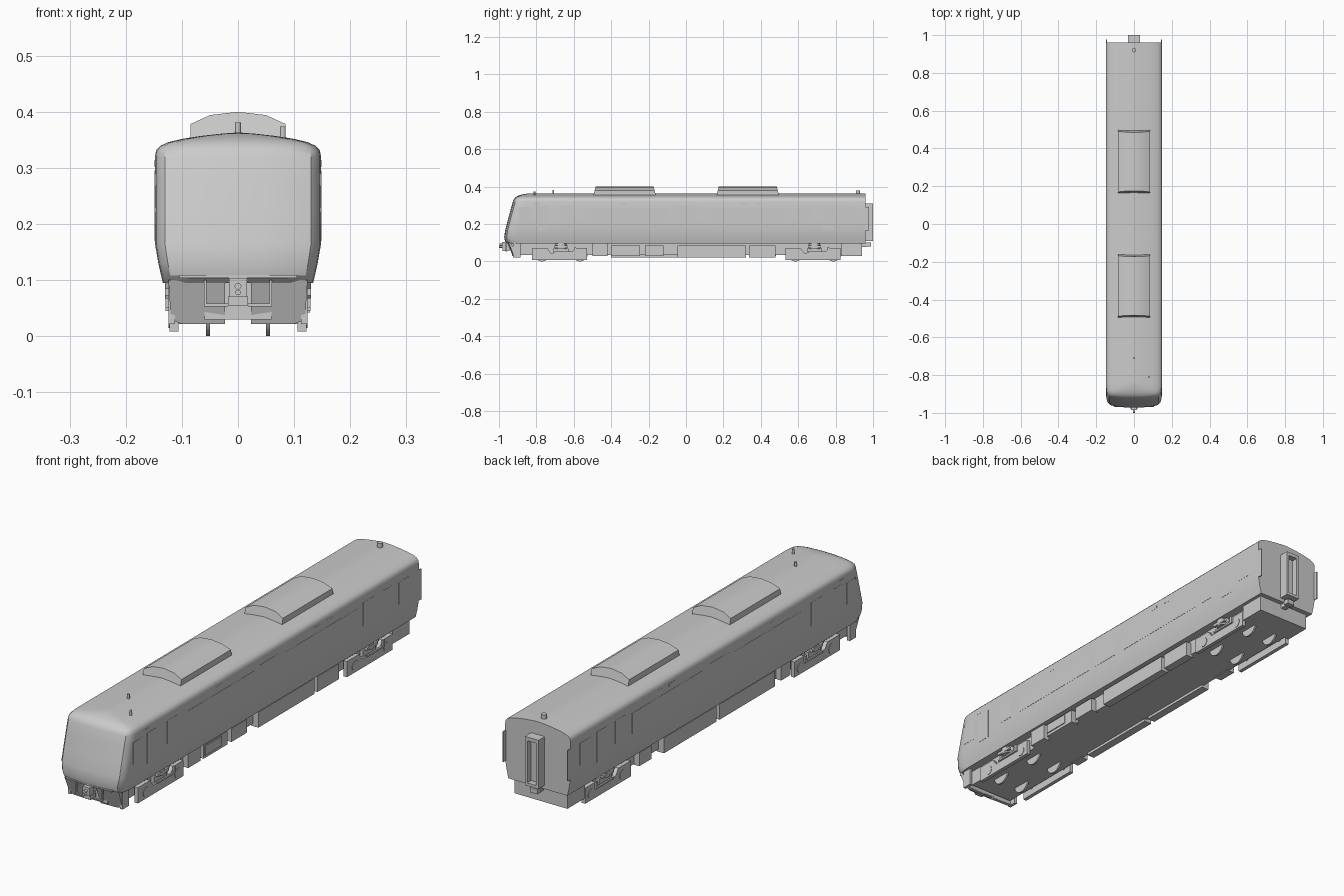
import bpy, bmesh, math
from mathutils import Matrix

if "Cube" in bpy.data.objects:
    bpy.data.objects.remove(bpy.data.objects["Cube"])


def finish(name, bm, mirror=False, smooth=False):
    bmesh.ops.recalc_face_normals(bm, faces=bm.faces)
    me = bpy.data.meshes.new(name)
    bm.to_mesh(me)
    bm.free()
    ob = bpy.data.objects.new(name, me)
    bpy.context.collection.objects.link(ob)
    if smooth:
        bpy.ops.object.select_all(action='DESELECT')
        ob.select_set(True)
        bpy.context.view_layer.objects.active = ob
        bpy.ops.object.shade_smooth_by_angle(angle=math.radians(32))
    if mirror:
        ob.modifiers.new("Mirror", 'MIRROR')
    return ob


def box(name, x0, x1, y0, y1, z0, z1, mirror=False):
    bm = bmesh.new()
    m = Matrix.Translation(((x0 + x1) / 2, (y0 + y1) / 2, (z0 + z1) / 2))
    bmesh.ops.create_cube(bm, size=1, matrix=m @ Matrix.Diagonal((x1 - x0, y1 - y0, z1 - z0, 1)))
    return finish(name, bm, mirror)


def loft(name, rings, mirror=False, smooth=False):
    bm = bmesh.new()
    vs = [[bm.verts.new(p) for p in r] for r in rings]
    n = len(vs[0])
    for a, b in zip(vs, vs[1:]):
        for i in range(n):
            j = (i + 1) % n
            bm.faces.new((a[i], a[j], b[j], b[i]))
    bm.faces.new(vs[0])
    bm.faces.new(vs[-1])
    return finish(name, bm, mirror, smooth)


def cyl(name, c, r, depth, axis='Z', mirror=False, seg=20):
    bm = bmesh.new()
    rot = {'Z': Matrix(), 'X': Matrix.Rotation(math.pi / 2, 4, 'Y'),
           'Y': Matrix.Rotation(math.pi / 2, 4, 'X')}[axis]
    bmesh.ops.create_cone(bm, cap_ends=True, segments=seg, radius1=r, radius2=r,
                          depth=depth, matrix=Matrix.Translation(c) @ rot)
    return finish(name, bm, mirror, True)


# Car body: horizontal slices (z, half width, front y) with a rounded nose plan
levels = [(.095, .134, -.955), (.108, .137, -.968), (.13, .142, -.972), (.165, .148, -.967),
          (.22, .148, -.953), (.28, .148, -.937), (.32, .148, -.926), (.331, .146, -.921),
          (.339, .139, -.915), (.346, .124, -.907), (.352, .098, -.895), (.357, .066, -.88),
          (.361, .03, -.86), (.363, .003, -.84)]
plan = [(1, .07), (.988, .045), (.955, .026), (.88, .013), (.65, .005), (.33, .001), (0, 0)]
rings = []
for z, w, yf in levels:
    half = [(w, .96, z)] + [(w * f, yf + d, z) for f, d in plan]
    rings.append(half + [(-x, y, z) for x, y, z in half[-2::-1]])
loft("car_body", rings, smooth=True)

# Nose lower lip
box("nose_lip", -.105, .105, -.969, -.95, .104, .109)

# Side windows and doors, almost flush with the body
for i, (a, b, z0, z1) in enumerate([(-.89, -.83, .2, .29), (-.8, -.74, .11, .295), (-.67, -.6, .2, .295),
                                    (-.54, -.1, .2, .285), (-.07, .06, .2, .295), (.1, .56, .2, .285),
                                    (.6, .67, .2, .295), (.73, .79, .11, .295), (.83, .9, .2, .29)]):
    z0 = max(z0, .17)
    box(f"side_window_{i}", .146, .1488, a, b, z0, z1, True)
for i, y in enumerate((-.8, -.34, .3, .38)):
    box(f"side_indicator_{i}", .14, .1487, y - .015, y + .02, .302, .314, True)

# Roof air conditioners
sec = [(-.085, .35), (-.085, .378), (-.05, .394), (0, .4), (.05, .394), (.085, .378), (.085, .35)]
for i, c in enumerate((-.328, .33)):
    rs = []
    for s in (-1, 1):
        rs.append([(x, c + s * (.165 - .25 * (z - .36)), z) for x, z in sec])
    loft(f"roof_aircon_{i}", rs, smooth=True)

# Roof fittings
cyl("antenna_centre", (0, -.71, .37), .005, .022)
cyl("antenna_side", (.08, -.81, .364), .005, .02)
cyl("roof_vent", (0, .92, .37), .011, .02)

# Rear gangway: frame with recessed door, and corner fairings
box("gangway_jamb", .02, .031, .955, 1.0, .115, .31, True)
box("gangway_lintel", -.031, .031, .955, 1.0, .295, .31)
box("gangway_sill", -.031, .031, .955, 1.0, .11, .122)
box("gangway_door", -.022, .022, .955, .975, .115, .3)
box("corner_fairing", .144, .148, .94, .978, .165, .29, True)
box("rear_coupler_shank", -.012, .012, .93, .97, .078, .1)
box("rear_coupler", -.017, .017, .965, .988, .08, .1)

# Underframe
box("underframe", -.1, .1, -.9, .9, .033, .1)
box("rear_underbox", -.12, .12, .83, .94, .03, .1)

# Underfloor equipment, different on each side: (y0, y1, bottom z)
right = [(-.5, -.42, .03), (-.4, -.245, .03), (-.22, -.12, .03), (-.045, .32, .022), (.338, .478, .022)]
left = [(-.5, -.44, .03), (-.4, -.04, .022), (-.02, .32, .022), (.4, .48, .03)]
for side, s, items in (("right", 1, right), ("left", -1, left)):
    for i, (a, b, z) in enumerate(items):
        x0, x1 = sorted((s * .09, s * .124))
        box(f"equipment_{side}_{i}", x0, x1, a, b, z, .085 if i else .098)
box("equipment_panel", .12, .128, -.395, -.285, .042, .08)

# Bogies: stepped side frames, wheels, axles, springs and dampers
frame = [(-.155, .008), (.14, .008), (.14, .072), (.075, .072), (.055, .045),
         (-.055, .045), (-.075, .072), (-.155, .072)]
for n, c in (("front", -.668), ("rear", .687)):
    loft(n + "_bogie_frame", [[(x, c + y, z) for y, z in frame] for x in (.106, .122)], True)
    box(n + "_bogie_bolster", -.115, .115, c - .04, c + .04, .04, .07)
    cyl(n + "_air_spring", (.1, c, .082), .03, .03, 'Z', True)
    box(n + "_damper_bar", .122, .129, c - .035, c + .08, .045, .052, True)
    box(n + "_damper_post", .122, .129, c + .068, c + .08, .045, .075, True)
    box(n + "_damper_top", .118, .13, c - .035, c + .035, .073, .085, True)
    for k, dy in (("a", -.102), ("b", .102)):
        cyl(f"{n}_wheel_{k}", (.0535, c + dy, .041), .041, .007, 'X', True, 28)
        cyl(f"{n}_axle_{k}", (0, c + dy, .041), .008, .22, 'X')
        cyl(f"{n}_axle_box_{k}", (.119, c + dy, .035), .02, .01, 'X', True)

# Front skirt with rounded lower corners, leaning backwards
sk = [(.023, .1), (.023, .022), (.1, .022), (.112, .026), (.12, .036), (.124, .1)]
loft("front_skirt", [[(x, -.955 + .4 * (.1 - z) + .15 * max(0, x - .08) + d, z) for x, z in sk]
                     for d in (0, .014)], True)
box("skirt_side", .112, .124, -.925, -.885, .022, .1, True)
box("skirt_backplate", -.06, .06, -.93, -.915, .03, .1)

# Guard rails across the skirt
box("rail_post", .056, .061, -.966, -.958, .055, .1, True)
box("rail_bar", .018, .061, -.966, -.958, .053, .058, True)

# Front coupler
box("coupler_shank", -.01, .01, -.97, -.9, .072, .095)
box("coupler_head", -.016, .016, -.985, -.955, .07, .104)
cyl("coupler_pin", (0, -.988, .089), .006, .02, 'Y')
box("coupler_step", -.018, .018, -.98, -.945, .055, .071)
cyl("coupler_hose_head", (0, -.99, .078), .005, .02, 'Y')
